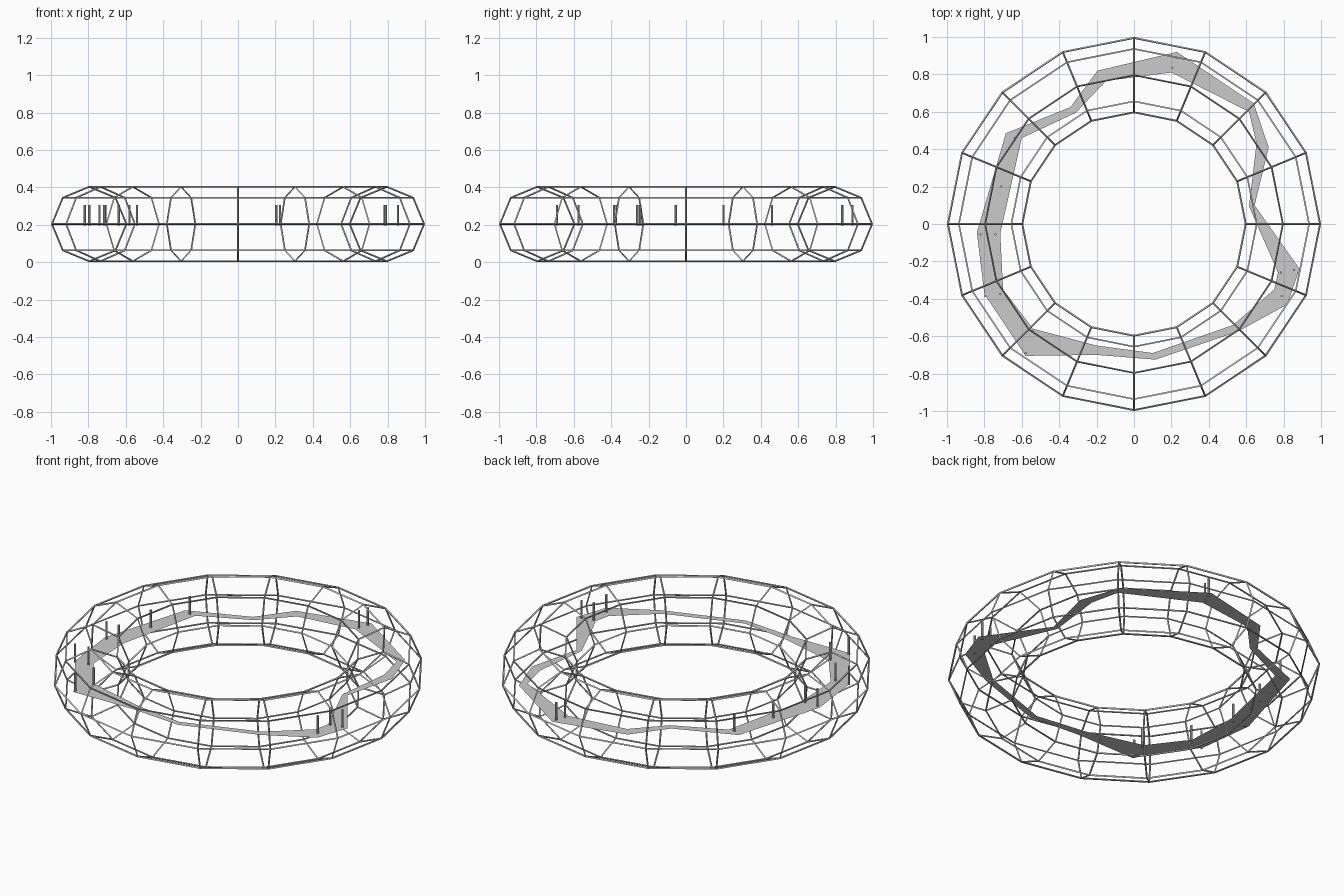
import bpy, bmesh
from math import cos, sin, pi

if "Cube" in bpy.data.objects:
    bpy.data.objects.remove(bpy.data.objects["Cube"])

R, r, WIRE = 0.796, 0.199, 0.01
ZC = r + WIRE / 2            # height of the tube centre
FLOOR = 0.2                  # height of the track


def make_object(name, bm):
    mesh = bpy.data.meshes.new(name)
    bm.to_mesh(mesh)
    bm.free()
    ob = bpy.data.objects.new(name, mesh)
    bpy.context.collection.objects.link(ob)
    return ob


# Ring cage: 16 x 8 torus turned into thin struts
N, M = 16, 8
bm = bmesh.new()
rings = []
for i in range(N):
    a = 2 * pi * i / N
    ring = []
    for j in range(M):
        b = 2 * pi * j / M
        d = R + r * cos(b)
        ring.append(bm.verts.new((d * cos(a), d * sin(a), ZC + r * sin(b))))
    rings.append(ring)
for i in range(N):
    p, q = rings[i], rings[(i + 1) % N]
    for j in range(M):
        k = (j + 1) % M
        bm.faces.new((p[j], q[j], q[k], p[k]))
cage = make_object("ring_cage", bm)
wire = cage.modifiers.new("wire", 'WIREFRAME')
wire.thickness = WIRE
wire.use_even_offset = True

# Winding flat track inside the ring: (outer x, y, inner x, y), clockwise
track_path = [
    (0.23, 0.92, 0.20, 0.81), (0.64, 0.645, 0.615, 0.60),
    (0.72, 0.41, 0.655, 0.43), (0.645, 0.10, 0.615, 0.095),
    (0.885, -0.24, 0.77, -0.26), (0.82, -0.43, 0.75, -0.35),
    (0.555, -0.575, 0.53, -0.54), (0.115, -0.725, 0.10, -0.69),
    (-0.20, -0.70, -0.20, -0.65), (-0.58, -0.705, -0.54, -0.56),
    (-0.80, -0.375, -0.70, -0.35), (-0.84, -0.045, -0.715, -0.05),
    (-0.685, 0.485, -0.60, 0.46), (-0.34, 0.625, -0.31, 0.595),
    (-0.195, 0.82, -0.15, 0.765),
]
bm = bmesh.new()
pairs = [(bm.verts.new((a, b, FLOOR)), bm.verts.new((c, d, FLOOR)))
         for a, b, c, d in track_path]
for i, (o, n) in enumerate(pairs):
    o2, n2 = pairs[(i + 1) % len(pairs)]
    bm.faces.new((o, n, n2, o2))
make_object("track", bm)

# Thin posts standing on the wide parts of the track
posts = [
    (0.205, 0.835), (0.225, 0.89), (-0.71, 0.20), (-0.637, 0.46),
    (-0.82, -0.055), (-0.74, -0.055), (-0.795, -0.385), (-0.715, -0.375),
    (-0.58, -0.69), (-0.54, -0.575),
    (0.785, -0.26), (0.855, -0.245), (0.79, -0.385),
]
for i, (x, y) in enumerate(posts):
    bpy.ops.mesh.primitive_cylinder_add(
        vertices=8, radius=0.006, depth=0.11, location=(x, y, FLOOR + 0.05))
    bpy.context.object.name = f"post_{i + 1}"
